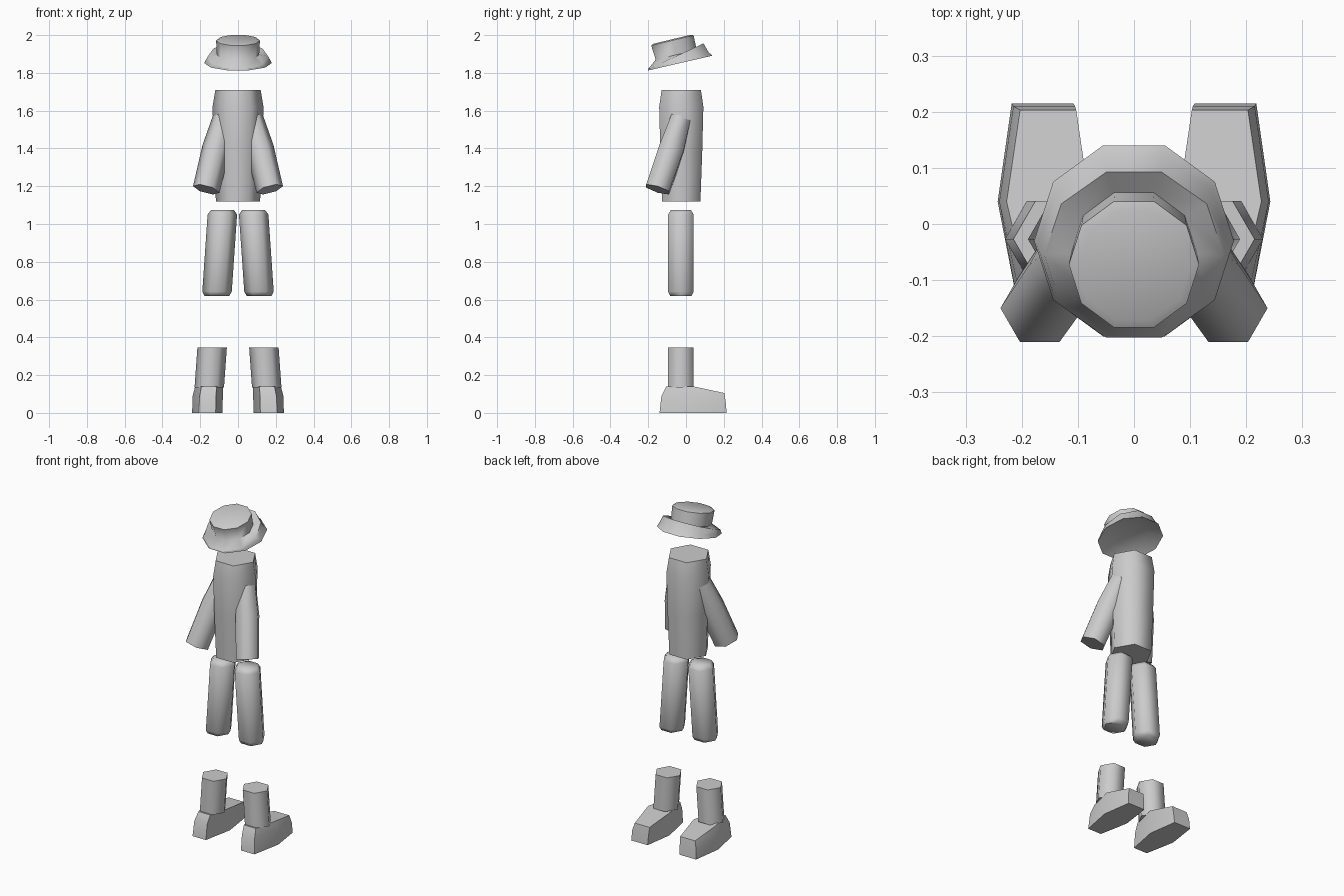
import bpy, math

if "Cube" in bpy.data.objects:
    bpy.data.objects.remove(bpy.data.objects["Cube"])


def make(name, rings, mirror=False):
    """Skin a stack of equal-sided rings and cap both ends."""
    n = len(rings[0])
    verts = [p for ring in rings for p in ring]
    faces = [list(range(n))[::-1], list(range(len(verts) - n, len(verts)))]
    for k in range(len(rings) - 1):
        for i in range(n):
            j = (i + 1) % n
            faces.append([k * n + i, k * n + j, (k + 1) * n + j, (k + 1) * n + i])
    me = bpy.data.meshes.new(name)
    me.from_pydata(verts, [], faces)
    ob = bpy.data.objects.new(name, me)
    bpy.context.collection.objects.link(ob)
    bpy.ops.object.select_all(action='DESELECT')
    ob.select_set(True)
    bpy.context.view_layer.objects.active = ob
    bpy.ops.object.mode_set(mode='EDIT')
    bpy.ops.mesh.select_all(action='SELECT')
    bpy.ops.mesh.normals_make_consistent(inside=False)
    bpy.ops.object.mode_set(mode='OBJECT')
    bpy.ops.object.shade_smooth_by_angle(angle=math.radians(65))
    if mirror:
        ob.modifiers.new("Mirror", 'MIRROR')
    return ob


def ring(c, rx, ry=None, sx=0.0, sy=0.0, n=6):
    """Polygon ring around c; sx and sy are its slopes in x and y."""
    ry = rx if ry is None else ry
    pts = []
    for i in range(n):
        a = 2 * math.pi * i / n
        dx, dy = rx * math.cos(a), ry * math.sin(a)
        pts.append((c[0] + dx, c[1] + dy, c[2] + sx * dx + sy * dy))
    return pts


# Coat body
make("coat", [ring((0, -0.025, z), r) for z, r in
              [(1.12, 0.117), (1.38, 0.128), (1.62, 0.135), (1.71, 0.12)]])

# Sleeves
make("sleeve", [ring(c, r, r, 0.25, -0.3) for c, r in
                [((0.168, -0.15, 1.183), 0.07),
                 ((0.116, -0.075, 1.40), 0.072),
                 ((0.07, -0.02, 1.58), 0.056)]], mirror=True)

# Trouser legs with chamfered ends
make("trouser_leg", [ring((x, -0.027, z), r) for x, z, r in
                     [(0.112, 0.62, 0.066), (0.111, 0.642, 0.078),
                      (0.083, 1.05, 0.078), (0.082, 1.073, 0.062)]], mirror=True)

# Boot shafts
make("boot_shaft", [ring((x, -0.027, z), 0.078, sx=0) for x, z in
                    [(0.152, 0.135), (0.137, 0.345)]], mirror=True)


# Boot feet: six-sided outline of heel, ball and toe
def sole(cx, z_heel, z_toe, heel, mid, toe):
    return [(cx + toe[0], toe[1], z_toe), (cx - toe[0], toe[1], z_toe),
            (cx - mid[0], mid[1], z_heel), (cx - heel[0], heel[1], z_heel),
            (cx + heel[0], heel[1], z_heel), (cx + mid[0], mid[1], z_heel)]


make("boot_foot", [
    sole(0.163, 0, 0, (0.045, -0.14), (0.08, 0.04), (0.055, 0.215)),
    sole(0.160, 0.09, 0.06, (0.043, -0.13), (0.08, 0.04), (0.055, 0.21)),
    sole(0.153, 0.14, 0.105, (0.04, -0.105), (0.074, 0.04), (0.05, 0.203)),
], mirror=True)

# Hat: underside, drooping outer brim, upturned inner brim, crown
make("hat", [ring((0, y, z), rx, ry, 0, s, 10) for y, z, rx, ry, s in
             [(-0.05, 1.88, 0.105, 0.108, 0.26),
              (-0.03, 1.852, 0.178, 0.179, 0.23),
              (-0.04, 1.866, 0.172, 0.168, 0.27),
              (-0.055, 1.887, 0.160, 0.155, 0.47),
              (-0.052, 1.896, 0.112, 0.114, 0.24),
              (-0.072, 1.972, 0.116, 0.118, 0.24),
              (-0.074, 1.978, 0.10, 0.102, 0.24)]])
